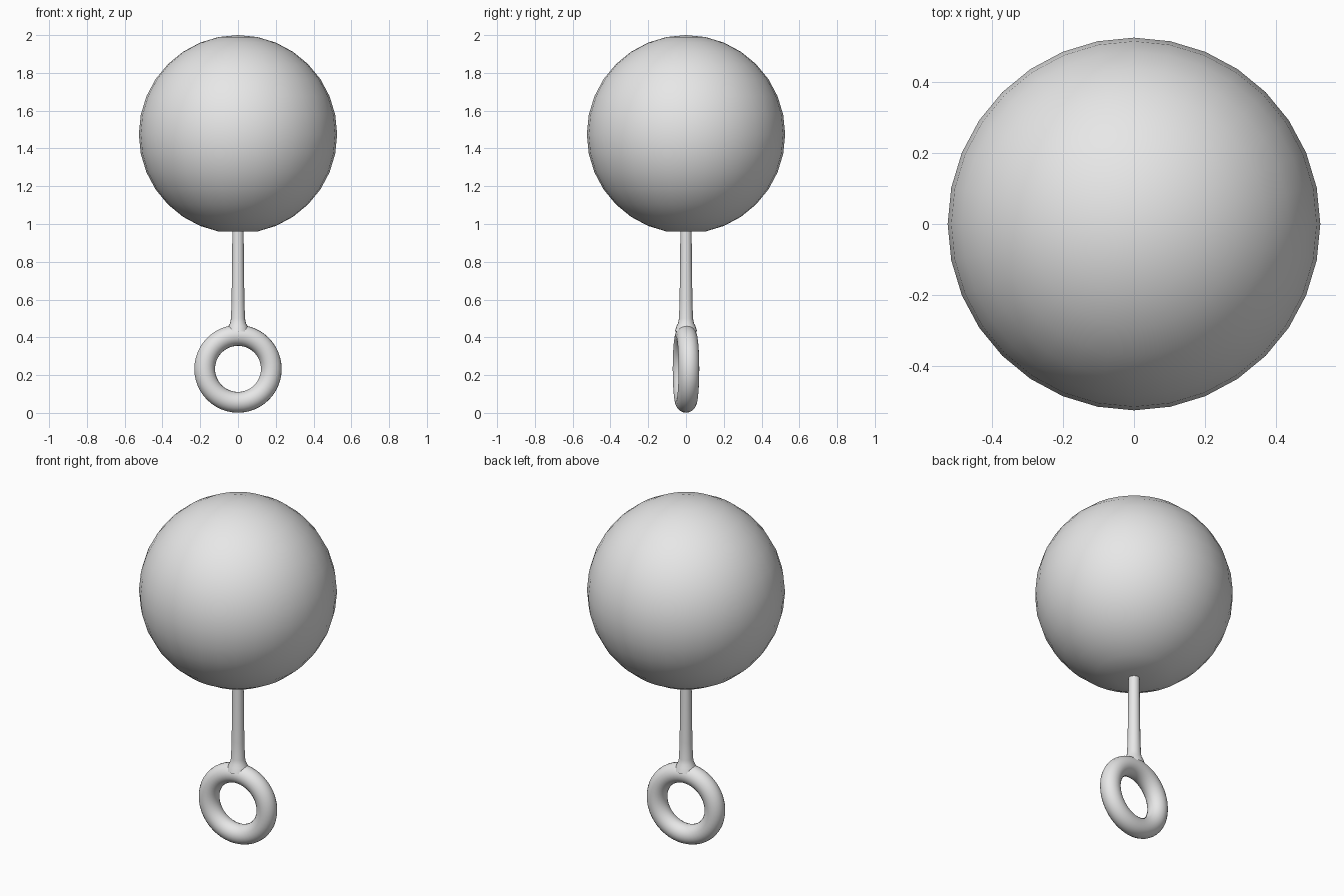
import bpy, bmesh
from math import radians, sin, cos, tau

if "Cube" in bpy.data.objects:
    bpy.data.objects.remove(bpy.data.objects["Cube"])

GREY = (0.8, 0.8, 0.8, 1)
mat = bpy.data.materials.new("plain grey")
mat.use_nodes = True
mat.diffuse_color = GREY
mat.node_tree.nodes["Principled BSDF"].inputs["Base Color"].default_value = GREY


def finish(name):
    """Name the active object, colour it and smooth it."""
    ob = bpy.context.object
    ob.name = ob.data.name = name
    ob.data.materials.append(mat)
    bpy.ops.object.shade_smooth()
    return ob


# Ball: its lowest point is pushed up to make a small flat underside
radius = 0.525
bpy.ops.mesh.primitive_uv_sphere_add(segments=32, ring_count=16, radius=radius,
                                     location=(0, 0, 2 - radius))
ball = finish("ball")
for v in ball.data.vertices:
    v.co.z = max(v.co.z, -radius * cos(radians(11.25)))

# Pull ring, turned slightly about the vertical
bpy.ops.mesh.primitive_torus_add(major_radius=0.177, minor_radius=0.055,
                                 major_segments=48, minor_segments=20,
                                 location=(0, 0, 0.233),
                                 rotation=(radians(90), 0, radians(5)))
finish("pull_ring")

# Stem: turned profile that flares into the ring
profile = [(0.06, 0.43), (0.05, 0.46), (0.042, 0.475), (0.037, 0.5),
           (0.034, 0.6), (0.031, 0.8), (0.03, 0.975)]
sides = 20
bm = bmesh.new()
rings = [[bm.verts.new((r * cos(tau * i / sides), r * sin(tau * i / sides), z))
          for i in range(sides)] for r, z in profile]
for low, high in zip(rings, rings[1:]):
    for i in range(sides):
        j = (i + 1) % sides
        bm.faces.new((low[i], low[j], high[j], high[i]))
mesh = bpy.data.meshes.new("stem")
bm.to_mesh(mesh)
bm.free()
stem = bpy.data.objects.new("stem", mesh)
bpy.context.collection.objects.link(stem)
bpy.ops.object.select_all(action='DESELECT')
stem.select_set(True)
bpy.context.view_layer.objects.active = stem
finish("stem")
